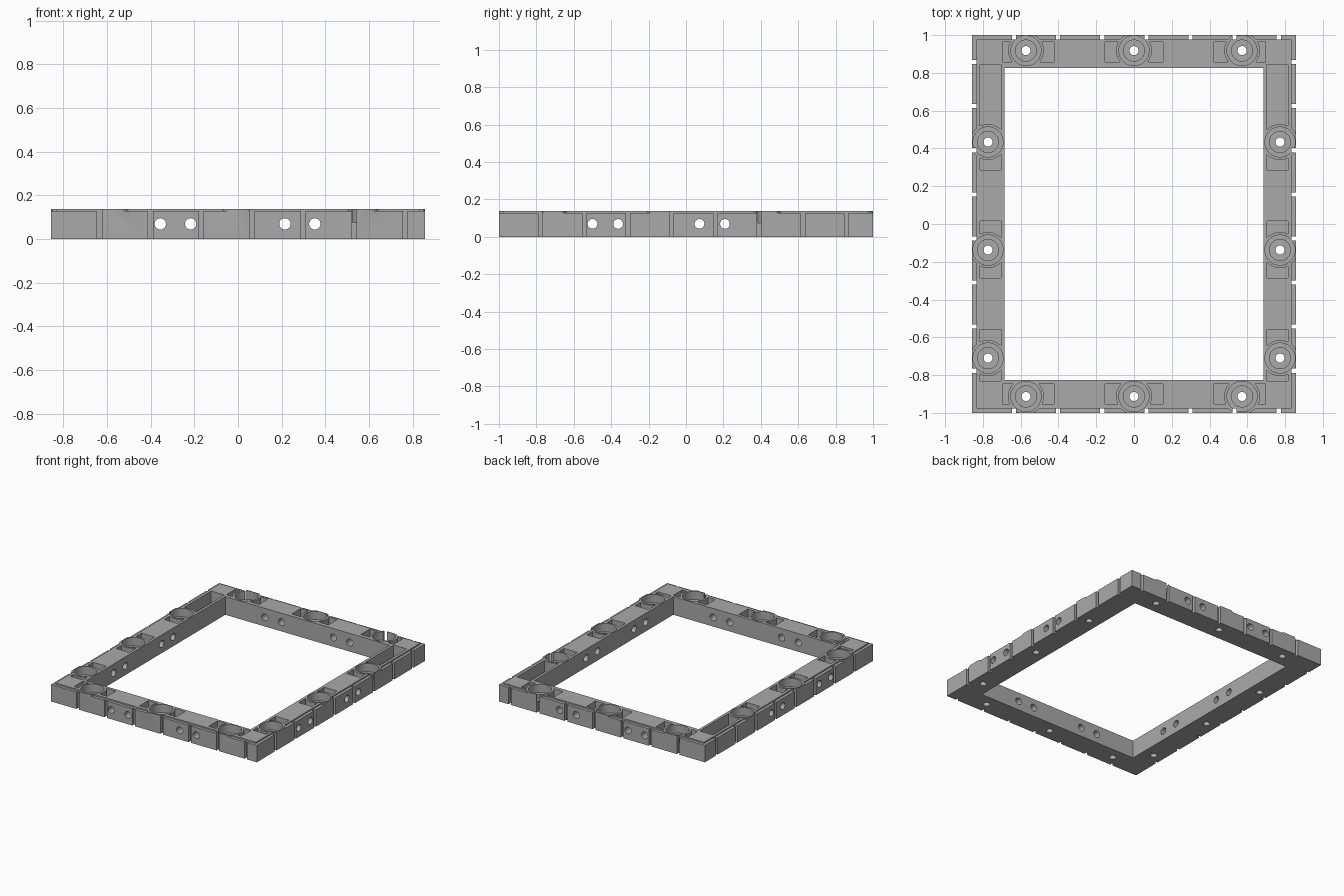
import bpy, bmesh
from math import radians
from mathutils import Matrix

if "Cube" in bpy.data.objects:
    bpy.data.objects.remove(bpy.data.objects["Cube"], do_unlink=True)

HX, HY, TOP, LEDGE = 0.857, 1.0, 0.137, 0.127
OPEN_X, OPEN_Y = 0.685, 0.827
LIP = 0.022          # depth of the lower outer ledge and its grooves
BIG = 0.02           # oversize that is trimmed away at the end

grey = bpy.data.materials.new("mid grey")
grey.use_nodes = True
grey.diffuse_color = (0.4, 0.4, 0.4, 1)
grey.node_tree.nodes["Principled BSDF"].inputs["Base Color"].default_value = (0.4, 0.4, 0.4, 1)


def box(bm, x0, x1, y0, y1, z0, z1):
    m = Matrix.Translation(((x0 + x1) / 2, (y0 + y1) / 2, (z0 + z1) / 2))
    bmesh.ops.create_cube(bm, size=1, matrix=m @ Matrix.Diagonal((x1 - x0, y1 - y0, z1 - z0, 1)))


def rod(bm, centre, r, length, axis="Z", sides=40):
    turn = {"X": Matrix.Rotation(radians(90), 4, "Y"),
            "Y": Matrix.Rotation(radians(90), 4, "X"), "Z": Matrix()}[axis]
    bmesh.ops.create_cone(bm, cap_ends=True, segments=sides, radius1=r, radius2=r,
                          depth=length, matrix=Matrix.Translation(centre) @ turn)


def make(name, bm):
    mesh = bpy.data.meshes.new(name)
    bm.to_mesh(mesh)
    bm.free()
    ob = bpy.data.objects.new(name, mesh)
    bpy.context.collection.objects.link(ob)
    return ob


def combine(target, name, bm, operation="DIFFERENCE"):
    """Apply one boolean step and discard the tool."""
    tool = make(name, bm)
    tool.hide_render = True
    mod = target.modifiers.new(name, "BOOLEAN")
    mod.object, mod.operation, mod.solver = tool, operation, "EXACT"
    bpy.context.view_layer.update()
    result = bpy.data.meshes.new_from_object(
        target.evaluated_get(bpy.context.evaluated_depsgraph_get()))
    target.modifiers.clear()
    target.data = result
    bpy.data.objects.remove(tool, do_unlink=True)


# Boss centres and pocket spans along each bar
end_bosses = [(x, y) for x in (-0.572, 0, 0.572) for y in (-0.913, 0.918)]
side_bosses = [(s * 0.773, y) for s in (-1, 1) for y in (0.434, -0.138, -0.71)]
bosses = end_bosses + side_bosses
end_spans = [(-0.697, -0.423), (-0.153, 0.153), (0.423, 0.697)]
side_spans = [(0.286, 0.845), (-0.286, 0.016), (-0.83, -0.558)]

# Outer ledge block and taller core
bm = bmesh.new()
box(bm, -HX - BIG, HX + BIG, -HY - BIG, HY + BIG, -BIG, LEDGE)
frame = make("frame", bm)
bm = bmesh.new()
box(bm, LIP - HX, HX - LIP, LIP - HY, HY - LIP, 0.03, TOP + BIG)
combine(frame, "core", bm, "UNION")

# Pockets on both sides of the bosses
bm = bmesh.new()
for a, b in end_spans:
    box(bm, a, b, 0.857, 0.963, 0.05, 0.3)
    box(bm, a, b, -0.953, -0.848, 0.05, 0.3)
for a, b in side_spans:
    for s in (-1, 1):
        lo, hi = sorted((s * 0.705, s * 0.815))
        box(bm, lo, hi, a, b, 0.05, 0.3)
combine(frame, "pockets", bm)

# Round bosses
bm = bmesh.new()
for x, y in bosses:
    rod(bm, (x, y, 0.1), 0.095, 0.13)
combine(frame, "bosses", bm, "UNION")

# Trim to the outer size, then cut the central opening
bm = bmesh.new()
box(bm, -HX, HX, -HY, HY, 0, TOP)
combine(frame, "outer_trim", bm, "INTERSECT")
bm = bmesh.new()
box(bm, -OPEN_X, OPEN_X, -OPEN_Y, OPEN_Y, -1, 1)
combine(frame, "opening", bm)

# Stepped bores, from wide and shallow to narrow and through
for name, r, floor in (("recesses", 0.08, 0.075), ("seats", 0.056, 0.04), ("bolt_holes", 0.024, -0.1)):
    bm = bmesh.new()
    for x, y in bosses:
        rod(bm, (x, y, (floor + 0.3) / 2), r, 0.3 - floor)
    combine(frame, name, bm)

# Vertical grooves around the outside
bm = bmesh.new()
for i in range(7):
    x = -0.635 + 0.2335 * i
    for s in (-1, 1):
        box(bm, x - 0.011, x + 0.011, s * HY - LIP, s * HY + LIP, -1, 1)
for i in range(8):
    y = -0.777 + 0.2335 * i
    for s in (-1, 1):
        box(bm, s * HX - LIP, s * HX + LIP, y - 0.011, y + 0.011, -1, 1)
combine(frame, "grooves", bm)

# Horizontal holes through opposite bars
bm = bmesh.new()
for x in (-0.356, -0.217, 0.215, 0.352):
    for s in (-1, 1):
        rod(bm, (x, s * 0.9, 0.069), 0.026, 0.5, "Y", 28)
for y in (-0.5, -0.363, 0.072, 0.208):
    for s in (-1, 1):
        rod(bm, (s * 0.77, y, 0.069), 0.026, 0.5, "X", 28)
combine(frame, "cross_holes", bm)

frame.data.materials.clear()
frame.data.materials.append(grey)
for p in frame.data.polygons:
    p.material_index = 0
bpy.context.view_layer.objects.active = frame
frame.select_set(True)
bpy.ops.object.shade_smooth_by_angle(angle=radians(30))
